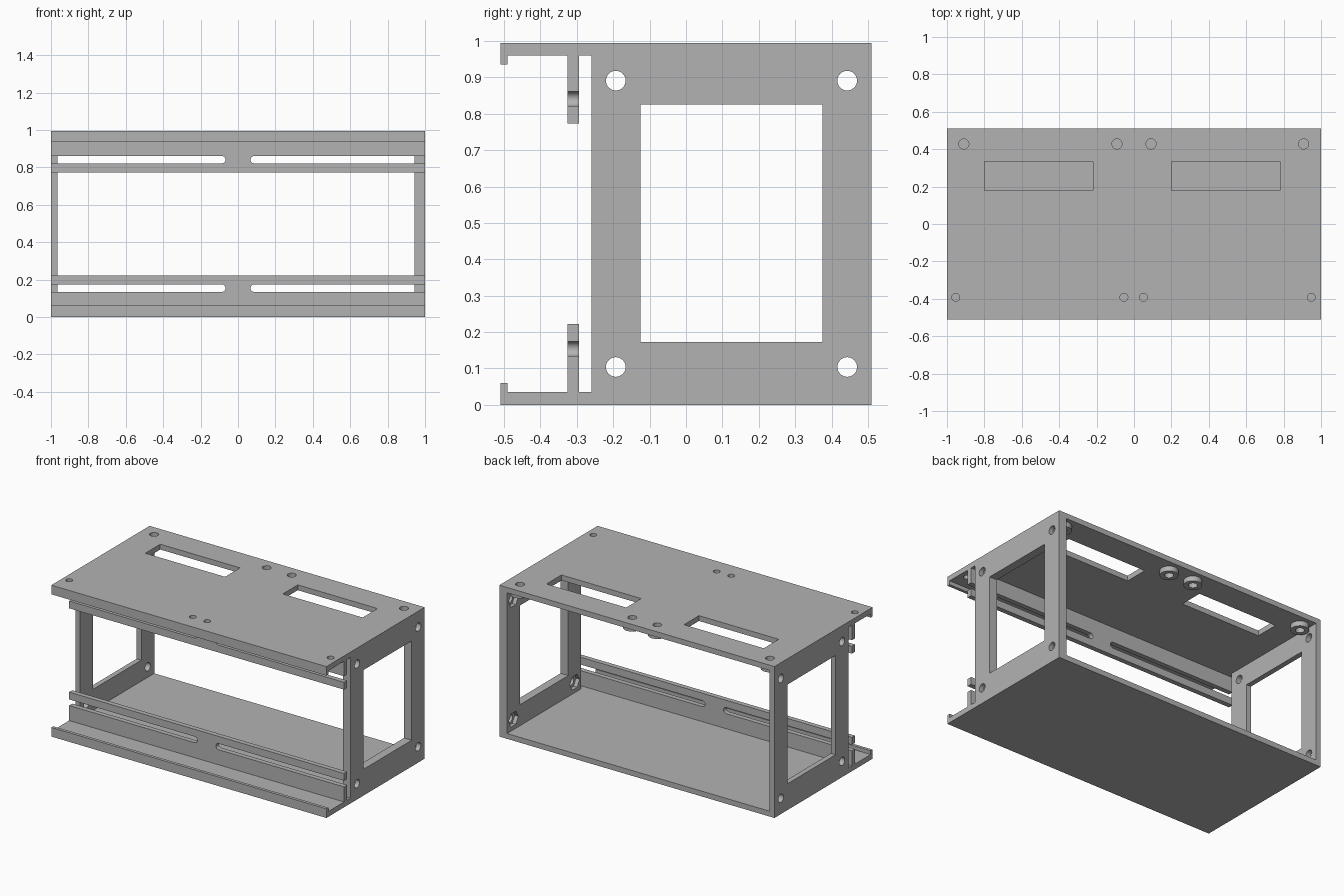
import bpy
import math

if "Cube" in bpy.data.objects:
    bpy.data.objects.remove(bpy.data.objects["Cube"])

grey = bpy.data.materials.new("plain grey")
grey.use_nodes = True
colour = (0.45, 0.45, 0.45, 1)
grey.diffuse_color = colour
grey.node_tree.nodes["Principled BSDF"].inputs["Base Color"].default_value = colour

# Overall sizes
HEIGHT = 0.995
WALL = 0.035
DEPTH = 0.51
TOP = HEIGHT - WALL
BIG_HOLE = 0.027


def box(name, x, y, z):
    """Box from (low, high) ranges."""
    bpy.ops.mesh.primitive_cube_add(size=1)
    ob = bpy.context.object
    ob.name = name
    spans = (x, y, z)
    for v in ob.data.vertices:
        v.co = [(s[0] + s[1]) / 2 + c * (s[1] - s[0]) for c, s in zip(v.co, spans)]
    ob.data.materials.append(grey)
    return ob


def cylinder(name, centre, radius, length, axis="Z", sides=32):
    turn = {"X": (0, math.pi / 2, 0), "Y": (math.pi / 2, 0, 0), "Z": (0, 0, 0)}[axis]
    bpy.ops.mesh.primitive_cylinder_add(vertices=sides, radius=radius, depth=length,
                                        location=centre, rotation=turn)
    ob = bpy.context.object
    ob.name = name
    ob.data.materials.append(grey)
    return ob


def combine(target, tool, operation="DIFFERENCE"):
    """Apply a boolean and remove the tool."""
    tool.hide_render = True
    mod = target.modifiers.new("cut", "BOOLEAN")
    mod.operation = operation
    mod.solver = "EXACT"
    mod.object = tool
    bpy.ops.object.select_all(action="DESELECT")
    bpy.context.view_layer.objects.active = target
    target.select_set(True)
    bpy.ops.object.modifier_apply(modifier=mod.name)
    bpy.data.objects.remove(tool)


def finish(ob):
    bpy.ops.object.select_all(action="DESELECT")
    bpy.context.view_layer.objects.active = ob
    ob.select_set(True)
    bpy.ops.object.shade_smooth_by_angle(angle=math.radians(30))


# Frame: floor, roof, two side walls and front lips carved from one block
frame = box("frame", (-1, 1), (-DEPTH, DEPTH), (0, HEIGHT))
combine(frame, box("front_space", (-1.2, 1.2), (-0.49, -0.26), (WALL, TOP)))
combine(frame, box("inner_space", (-0.966, 0.944), (-0.3, 0.7), (WALL, TOP)))
combine(frame, box("lip_gap", (-1.2, 1.2), (-0.7, -0.45), (0.06, HEIGHT - 0.06)))

# Side windows, bolt holes and nut recesses on the thicker wall
combine(frame, box("side_window", (-1.2, 1.2), (-0.125, 0.375), (0.173, 0.825)))
for y in (-0.193, 0.443):
    for z in (0.104, HEIGHT - 0.104):
        combine(frame, cylinder("bolt_hole", (0, y, z), BIG_HOLE, 2.4, "X"))
        combine(frame, cylinder("nut_recess", (0.945, y, z), 0.05, 0.05, "X", 6))

# Roof vents and screw holes
for x in (-0.51, 0.49):
    combine(frame, box("vent", (x - 0.29, x + 0.29), (0.18, 0.335), (0.9, 1.1)))
back_holes = (-0.91, -0.091, 0.091, 0.907)
for x in back_holes:
    combine(frame, cylinder("back_hole", (x, 0.428, 1), BIG_HOLE, 0.2))
for x in (-0.953, -0.054, 0.051, 0.948):
    combine(frame, cylinder("front_hole", (x, -0.392, 1), 0.021, 0.2))
finish(frame)

# Ring bosses under the back roof holes
for i, x in enumerate(back_holes):
    boss = cylinder("roof_boss_%d" % (i + 1), (x, 0.428, TOP - 0.0165), 0.055, 0.033)
    combine(boss, cylinder("bore", (x, 0.428, TOP), BIG_HOLE, 0.2))
    finish(boss)

# Front rails, each with two slots that run out at the ends
for name, low, high, slot in (("lower_rail", WALL, 0.222, 0.154),
                              ("upper_rail", HEIGHT - 0.222, TOP, HEIGHT - 0.154)):
    rail = box(name, (-1, 1), (-0.326, -0.294), (low, high))
    half = 0.02
    for side in (-1, 1):
        start = side * (0.067 + half)
        ends = sorted((start, side * 1.2))
        combine(rail, box("slot", ends, (-0.5, -0.2), (slot - half, slot + half)))
        combine(rail, cylinder("slot_end", (start, -0.31, slot), half, 0.2, "Y"))
    finish(rail)
